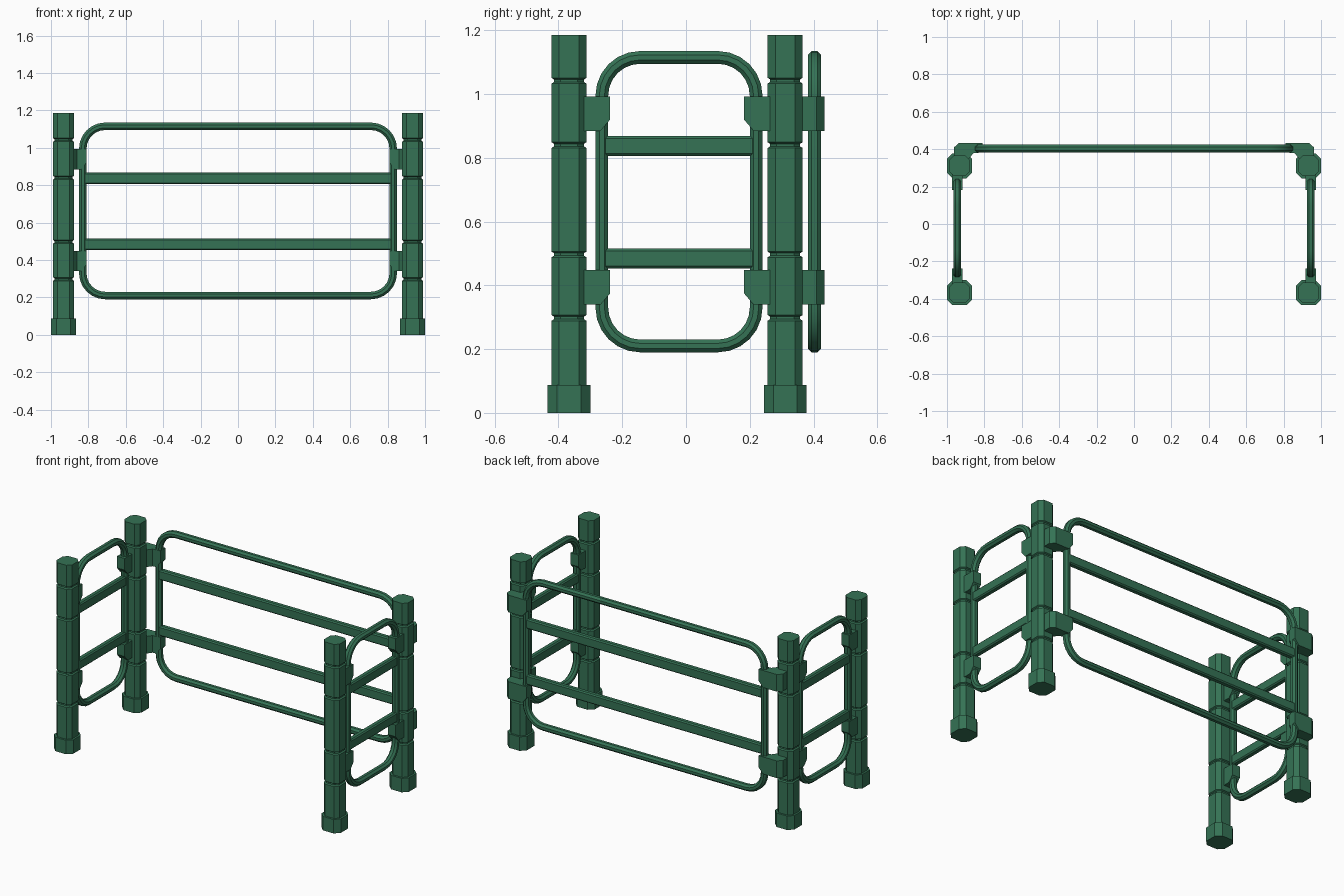
import bpy, bmesh
from math import sin, cos, pi
from mathutils import Vector

if "Cube" in bpy.data.objects:
    bpy.data.objects.remove(bpy.data.objects["Cube"])

green = bpy.data.materials.new("green_paint")
green.diffuse_color = (0.035, 0.17, 0.09, 1)
green.use_nodes = True
green.node_tree.nodes["Principled BSDF"].inputs["Base Color"].default_value = green.diffuse_color


def loft(name, rings, cyclic=False, mirror=False, cut=None):
    """Skin a list of equal-length rings; cap the ends unless cyclic."""
    bm = bmesh.new()
    vs = [[bm.verts.new(p) for p in r] for r in rings]
    n = len(vs[0])
    pairs = list(zip(vs, vs[1:])) + ([(vs[-1], vs[0])] if cyclic else [])
    for a, b in pairs:
        for i in range(n):
            j = (i + 1) % n
            bm.faces.new((a[i], a[j], b[j], b[i]))
    if not cyclic:
        bm.faces.new(vs[0])
        bm.faces.new(vs[-1])
    if cut:
        geom = bm.verts[:] + bm.edges[:] + bm.faces[:]
        bmesh.ops.bisect_plane(bm, geom=geom, plane_co=cut[0], plane_no=cut[1], clear_outer=True)
        bmesh.ops.holes_fill(bm, edges=[e for e in bm.edges if e.is_boundary])
    bmesh.ops.recalc_face_normals(bm, faces=bm.faces)
    me = bpy.data.meshes.new(name)
    bm.to_mesh(me)
    bm.free()
    me.materials.append(green)
    ob = bpy.data.objects.new(name, me)
    bpy.context.collection.objects.link(ob)
    if mirror:
        ob.modifiers.new("mirror", 'MIRROR')
    return ob


def octagon(hu, hv, c):
    """Rectangle of half sizes hu, hv with corners cut by c."""
    return [(hu, -hv + c), (hu, hv - c), (hu - c, hv), (-hu + c, hv),
            (-hu, hv - c), (-hu, -hv + c), (-hu + c, -hv), (hu - c, -hv)]


def post(name, x, y):
    # base sleeve, then shaft with four pinched grooves
    spec = [(0, .067, .03), (.088, .067, .03), (.088, .055, .024)]
    for z in (.298, .497, .84, 1.042):
        spec += [(z - .009, .055, .024), (z - .004, .047, .02),
                 (z + .004, .047, .02), (z + .009, .055, .024)]
    spec += [(1.185, .055, .024)]
    loft(name, [[(x + u, y + v, z) for u, v in octagon(h, h, c)] for z, h, c in spec], mirror=True)


def panel(name, place, u0, u1, mirror):
    """Rounded tube frame with two flat rails; place maps (u, depth, z) to space."""
    t, r, steps = .02, .12, 6
    a0, a1, z0, z1 = u0 + t, u1 - t, .19 + t, 1.135 - t
    sec = octagon(t, t + .001, .012)
    corners = [(a1 - r, z1 - r, 0), (a0 + r, z1 - r, 1), (a0 + r, z0 + r, 2), (a1 - r, z0 + r, 3)]
    rings = []
    for cu, cz, q in corners:
        for k in range(steps + 1):
            a = (q + k / steps) * pi / 2
            rings.append([place(cu + (r + p) * cos(a), d, cz + (r + p) * sin(a)) for p, d in sec])
    ob = loft(name + "_frame", rings, True, mirror)
    ob.select_set(True)
    bpy.context.view_layer.objects.active = ob
    bpy.ops.object.shade_smooth_by_angle(angle=pi / 6)
    ob.select_set(False)
    for label, z in (("lower", .484), ("upper", .837)):
        rail = octagon(.018, .031, .007)
        loft(f"{name}_{label}_rail", [[place(u, d, z + h) for d, h in rail]
                                      for u in (a0, a1)], False, mirror)


# four posts
post("front_posts", .933, -.367)
post("back_posts", .933, .311)

# long back panel and two short side panels
panel("back_panel", lambda u, d, z: Vector((u, .403 + d, z)), -.85, .85, False)
panel("side_panels", lambda u, d, z: Vector((.945 + d, u, z)), -.284, .24, True)

# brackets joining panels to posts, lower inner corner cut away
for label, z0, z1 in (("lower", .34, .448), ("upper", .885, .993)):
    side = octagon(.027, .0, 0)
    for end, y0, y1, s in (("front", -.325, -.238, 1), ("back", .27, .182, -1)):
        box = [(.918, y0), (.972, y0), (.972, y1), (.918, y1)]
        loft(f"{label}_side_{end}_brackets", [[(x, y, z) for x, y in box] for z in (z0, z1)],
             mirror=True, cut=((.945, y1, z0 + .035), (0, s, -.85)))
    elbow = [(.962, .345), (.962, .41), (.935, .434), (.81, .434),
             (.81, .383), (.86, .378), (.885, .345)]
    loft(f"{label}_back_brackets", [[(x, y, z) for x, y in elbow] for z in (z0, z1)],
         mirror=True, cut=((.81, .4, z0 + .035), (-1, 0, -.85)))
